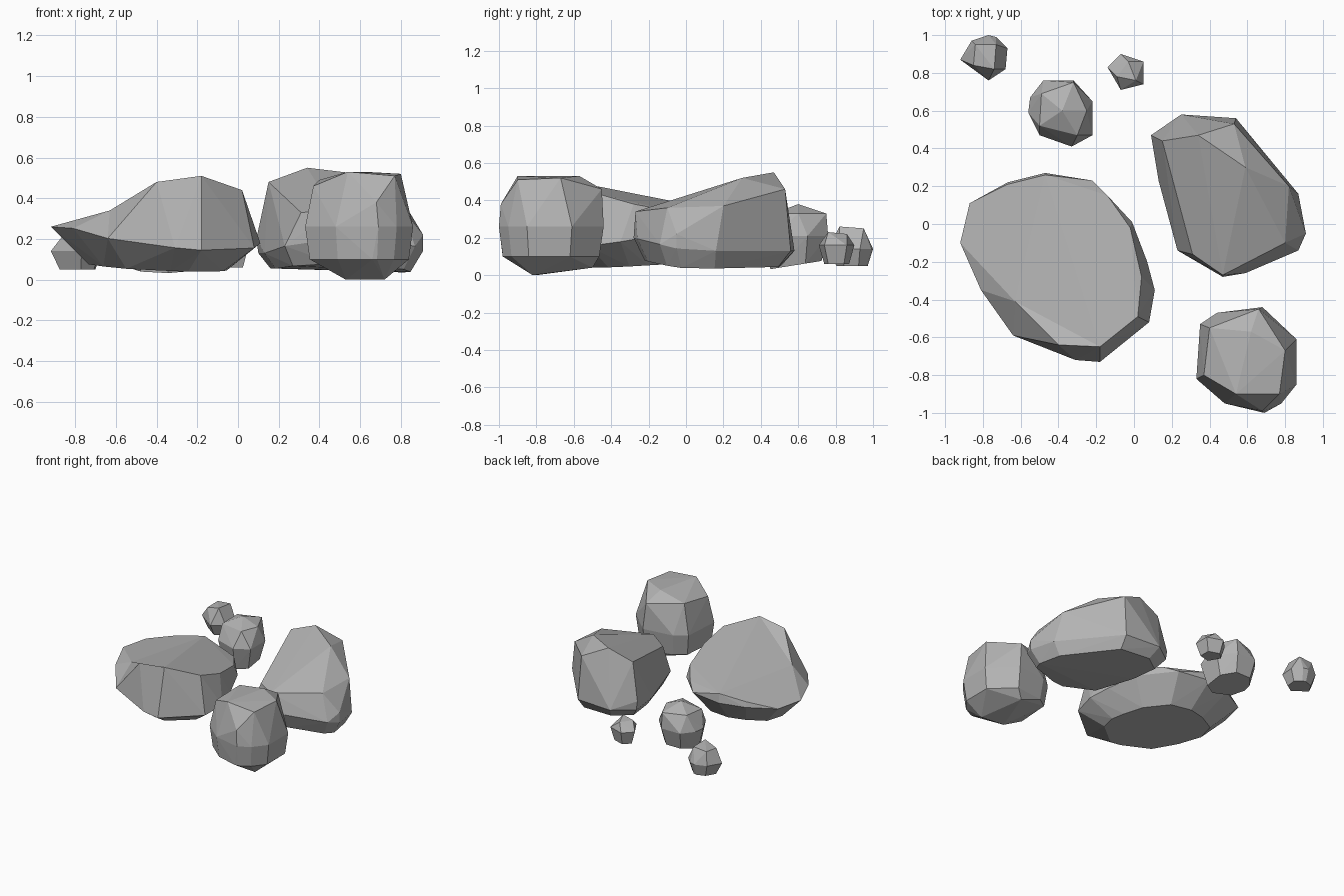
import bpy
import bmesh
from mathutils import Vector

# Remove the default cube
default_cube = bpy.data.objects.get("Cube")
if default_cube:
    bpy.data.objects.remove(default_cube, do_unlink=True)

# Single stone colour
stone = bpy.data.materials.new("stone grey")
stone.use_nodes = True
GREY = (0.45, 0.45, 0.45, 1.0)
stone.diffuse_color = GREY
stone.node_tree.nodes["Principled BSDF"].inputs["Base Color"].default_value = GREY


def chiselled_rock(name, outline, waist, base, base_scale, corners, dents=()):
    """Flat shaded hull of a waist outline, a shrunken base ring and extra corners.

    waist(x, y) and base(x, y) give the heights of the two rings. Each dent is
    a hull corner and the drop that pushes it in afterwards.
    """
    bm = bmesh.new()
    centre = sum((Vector(p) for p in outline), Vector((0, 0))) / len(outline)
    for point in outline:
        foot = centre.lerp(Vector(point), base_scale)
        bm.verts.new((*point, waist(*point)))
        bm.verts.new((*foot, base(*foot)))
    for point in corners:
        bm.verts.new(point)
    pushed = [(bm.verts.new(point), drop) for point, drop in dents]
    bmesh.ops.convex_hull(bm, input=bm.verts)
    for vert, drop in pushed:
        vert.co.z -= drop
    loose = [v for v in bm.verts if not v.link_faces]
    bmesh.ops.delete(bm, geom=loose, context='VERTS')
    bmesh.ops.recalc_face_normals(bm, faces=bm.faces)
    mesh = bpy.data.meshes.new(name)
    bm.to_mesh(mesh)
    bm.free()
    mesh.materials.append(stone)
    obj = bpy.data.objects.new(name, mesh)
    bpy.context.collection.objects.link(obj)


# Wide boulder: tall at the front, thin at its outer tip, hollowed on that side
chiselled_rock(
    "wide_boulder",
    outline=[(-.92, -.1), (-.87, .11), (-.67, .22), (-.47, .27), (-.22, .23),
             (-.01, .01), (.07, -.2), (.11, -.35), (.08, -.52), (-.18, -.73),
             (-.31, -.72), (-.64, -.59), (-.81, -.35)],
    waist=lambda x, y: min(.26, .24 + .15 * y - .08 * x),
    base=lambda x, y: .06 - .03 * x + .05 * y,
    base_scale=.66,
    corners=[(-.4, -.64, .48), (-.18, -.65, .51), (.02, -.49, .44), (.04, -.28, .38),
             (-.02, -.02, .33), (-.14, .15, .3), (-.47, .26, .33), (-.67, .21, .3)],
    dents=[((-.63, -.41, .44), .1)])

# Long boulder: ridge at the back, sloping down to the front
chiselled_rock(
    "long_boulder",
    outline=[(.1, .47), (.25, .58), (.54, .56), (.87, .16), (.91, -.05), (.87, -.14),
             (.59, -.26), (.47, -.28), (.23, -.14), (.13, .23)],
    waist=lambda x, y: .13 - .25 * min(y, 0),
    base=lambda x, y: .06 - .03 * x - .15 * min(y, 0),
    base_scale=.85,
    corners=[(.15, .44, .48), (.34, .47, .55), (.53, .53, .46), (.59, .3, .52),
             (.82, .2, .37), (.91, -.05, .22), (.8, -.1, .36), (.31, -.16, .33),
             (.47, -.27, .34), (.09, .47, .2)])

# Block boulder: the most cubic stone, nearest the front
chiselled_rock(
    "block_boulder",
    outline=[(.33, -.82), (.35, -.53), (.44, -.47), (.68, -.44), (.86, -.61),
             (.86, -.85), (.78, -.95), (.69, -1), (.48, -.95)],
    waist=lambda x, y: .26,
    base=lambda x, y: .1,
    base_scale=.92,
    corners=[(.37, -.8, .46), (.4, -.55, .49), (.54, -.9, .53), (.62, -.57, .53),
             (.8, -.67, .52), (.77, -.9, .51), (.66, -.45, .46), (.68, -.99, .38),
             (.66, -.98, .1), (.53, -.8, 0), (.72, -.82, 0), (.62, -.5, .04)])

# Round stone behind the wide boulder
chiselled_rock(
    "round_stone",
    outline=[(-.56, .59), (-.55, .67), (-.48, .76), (-.32, .76), (-.22, .65),
             (-.22, .47), (-.33, .41), (-.5, .47)],
    waist=lambda x, y: .21,
    base=lambda x, y: .16 * y - .04,
    base_scale=.78,
    corners=[(-.5, .52, .32), (-.49, .69, .33), (-.32, .75, .33), (-.25, .6, .33),
             (-.3, .47, .33), (-.38, .6, .38)])

# Pebbles along the back
chiselled_rock(
    "outer_pebble",
    outline=[(-.92, .87), (-.86, .97), (-.77, 1), (-.73, .99), (-.67, .93),
             (-.68, .82), (-.77, .76)],
    waist=lambda x, y: .14,
    base=lambda x, y: .05,
    base_scale=.7,
    corners=[(-.85, .84, .23), (-.84, .95, .24), (-.73, .95, .25), (-.74, .82, .26)])
chiselled_rock(
    "inner_pebble",
    outline=[(-.14, .83), (-.07, .9), (.05, .86), (.05, .74), (-.07, .71)],
    waist=lambda x, y: .16,
    base=lambda x, y: .06,
    base_scale=.7,
    corners=[(-.09, .78, .22), (-.03, .86, .22), (.01, .76, .23)])
